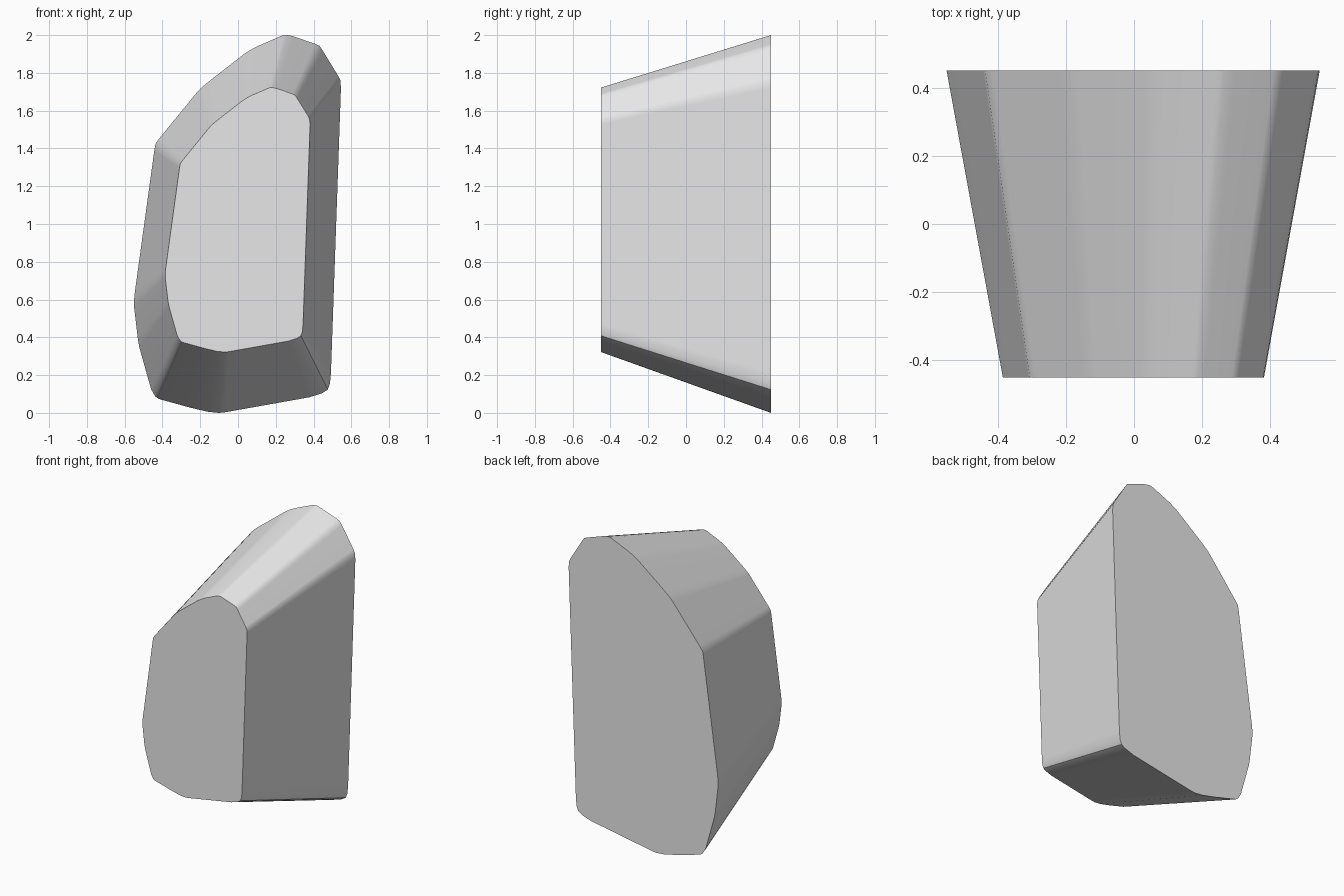
import bpy, bmesh, math

if "Cube" in bpy.data.objects:
    bpy.data.objects.remove(bpy.data.objects["Cube"])

# Back outline (x, z), clockwise from the peak, with small rounded corners
OUTLINE = [
    (0.24, 2.0), (0.265, 2.0), (0.295, 1.993), (0.41, 1.953), (0.432, 1.943), (0.447, 1.92),
    (0.53, 1.785), (0.542, 1.76), (0.545, 1.72),
    (0.492, 0.21), (0.487, 0.155), (0.475, 0.123), (0.447, 0.105), (0.38, 0.083),
    (-0.07, 0.003), (-0.10, 0.0), (-0.16, 0.006), (-0.25, 0.027),
    (-0.42, 0.074), (-0.438, 0.087), (-0.46, 0.125),
    (-0.522, 0.345), (-0.53, 0.39), (-0.55, 0.56), (-0.55, 0.60), (-0.546, 0.64),
    (-0.443, 1.39), (-0.437, 1.425), (-0.415, 1.455),
    (-0.215, 1.70), (-0.19, 1.725), (-0.16, 1.75),
    (0.03, 1.898), (0.06, 1.918), (0.10, 1.94),
]
HALF_DEPTH = 0.45
FRONT_SCALE, FRONT_LIFT = 0.7, 0.322

# Tapered block: full outline at the back, smaller copy at the front
bm = bmesh.new()
back = [bm.verts.new((x, HALF_DEPTH, z)) for x, z in OUTLINE]
front = [bm.verts.new((x * FRONT_SCALE, -HALF_DEPTH, z * FRONT_SCALE + FRONT_LIFT))
         for x, z in OUTLINE]
bm.faces.new(back)
bm.faces.new(front)
n = len(OUTLINE)
for i in range(n):
    j = (i + 1) % n
    bm.faces.new((back[i], back[j], front[j], front[i]))
bmesh.ops.recalc_face_normals(bm, faces=bm.faces[:])
mesh = bpy.data.meshes.new("tapered_block")
bm.to_mesh(mesh)
bm.free()

block = bpy.data.objects.new("tapered_block", mesh)
bpy.context.collection.objects.link(block)

# Plain light grey surface
grey = bpy.data.materials.new("light_grey")
grey.diffuse_color = (0.8, 0.8, 0.8, 1.0)
grey.use_nodes = True
grey.node_tree.nodes["Principled BSDF"].inputs["Base Color"].default_value = grey.diffuse_color
mesh.materials.append(grey)

# Smooth rounded corners, crisp end caps and flat large sides
bpy.context.view_layer.objects.active = block
block.select_set(True)
bpy.ops.object.shade_smooth_by_angle(angle=math.radians(35))
weighted = block.modifiers.new("flat_sides", 'WEIGHTED_NORMAL')
weighted.keep_sharp = True
